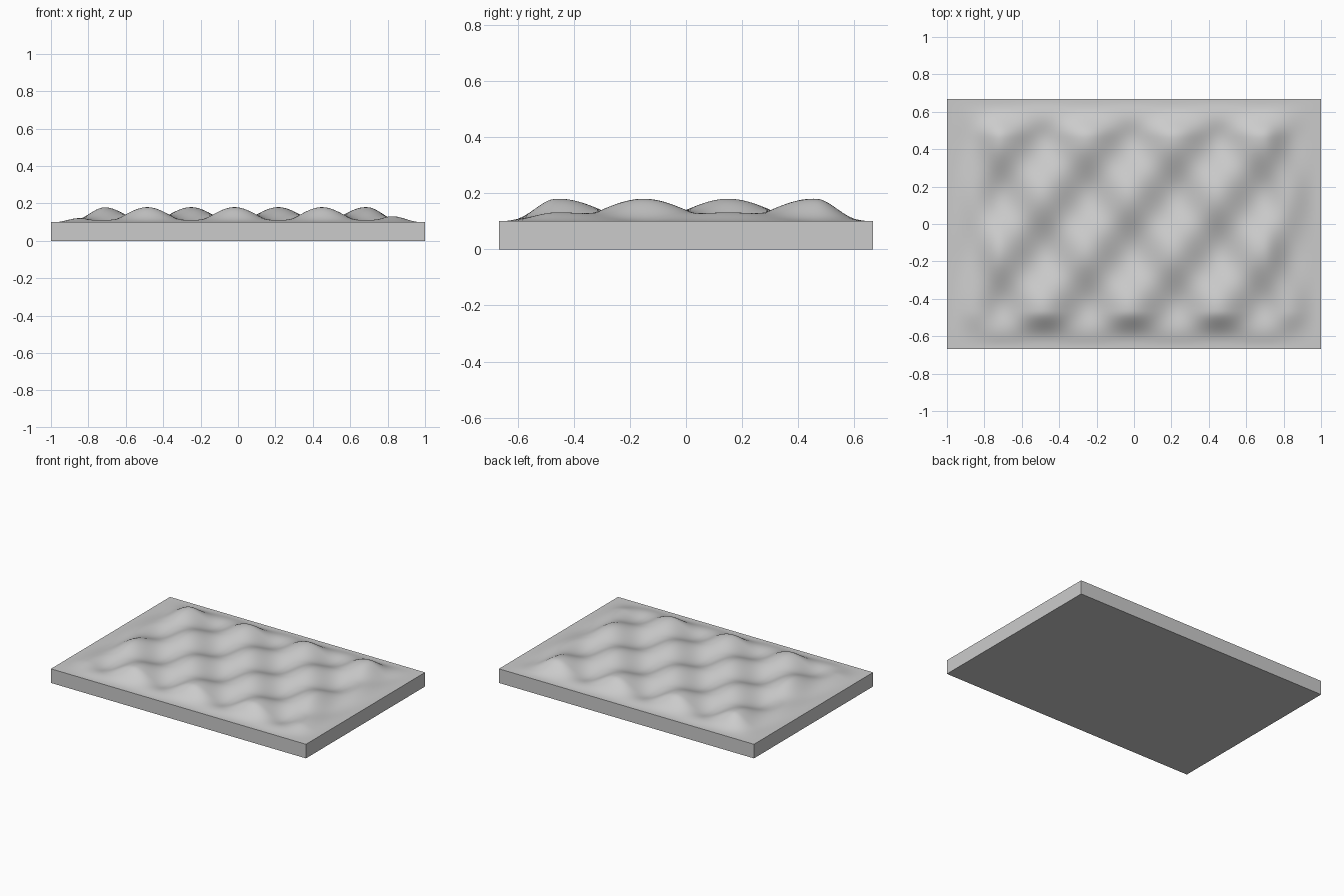
import bpy
import bmesh
from math import cos, sin, pi, radians

if "Cube" in bpy.data.objects:
    bpy.data.objects.remove(bpy.data.objects["Cube"], do_unlink=True)

HALF_X, HALF_Y = 1.0, 0.667
BASE, RELIEF = 0.10, 0.08
PERIOD_X, PERIOD_Y, SHIFT_X = 0.467, 0.604, -0.018


def fade(distance, start, width):
    """Smooth rise from zero at the rim to one further in."""
    t = min(max((distance - start) / width, 0), 1)
    return t * t * (3 - 2 * t)


def height(x, y):
    """Staggered bumps that die away towards the rim."""
    wave = cos(2 * pi * (x - SHIFT_X) / PERIOD_X) * sin(2 * pi * y / PERIOD_Y)
    mask = fade(HALF_X - abs(x), 0.02, 0.28) * fade(HALF_Y - abs(y), 0.013, 0.187)
    return BASE + RELIEF * mask * (1 + wave) / 2


# Rippled top surface
bm = bmesh.new()
bmesh.ops.create_grid(bm, x_segments=150, y_segments=100, size=1)
for v in bm.verts:
    v.co.y *= HALF_Y
    v.co.z = height(v.co.x, v.co.y)

# Straight side walls and flat underside
rim = [e for e in bm.edges if e.is_boundary]
walls = bmesh.ops.extrude_edge_only(bm, edges=rim)["geom"]
for v in walls:
    if isinstance(v, bmesh.types.BMVert):
        v.co.z = 0
bmesh.ops.holes_fill(bm, edges=[e for e in bm.edges if e.is_boundary], sides=0)
bmesh.ops.recalc_face_normals(bm, faces=bm.faces[:])

mesh = bpy.data.meshes.new("rippled_slab")
bm.to_mesh(mesh)
bm.free()
slab = bpy.data.objects.new("rippled_slab", mesh)
bpy.context.collection.objects.link(slab)

# Plain grey material
grey = bpy.data.materials.new("plain_grey")
grey.use_nodes = True
colour = (0.6, 0.6, 0.6, 1)
grey.diffuse_color = colour
grey.node_tree.nodes["Principled BSDF"].inputs["Base Color"].default_value = colour
mesh.materials.append(grey)

# Smooth relief with crisp slab edges
bpy.ops.object.select_all(action="DESELECT")
slab.select_set(True)
bpy.context.view_layer.objects.active = slab
bpy.ops.object.shade_smooth_by_angle(angle=radians(40))
